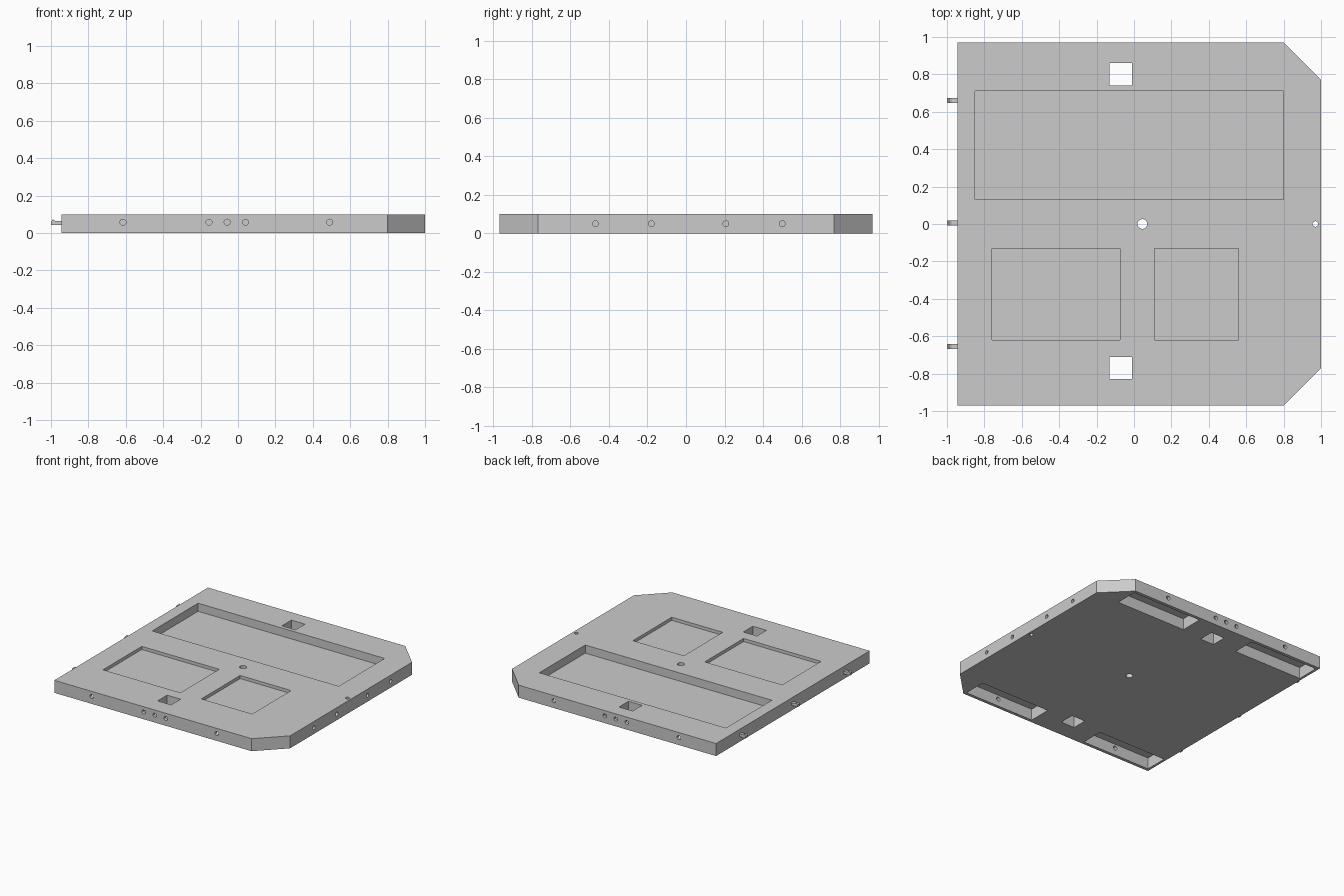
import bpy, bmesh, math
from mathutils import Matrix, Vector

cube = bpy.data.objects.get("Cube")
if cube:
    bpy.data.objects.remove(cube, do_unlink=True)

grey = bpy.data.materials.new("light_grey")
grey.use_nodes = True
colour = (0.6, 0.6, 0.6, 1)
grey.diffuse_color = colour
grey.node_tree.nodes["Principled BSDF"].inputs["Base Color"].default_value = colour


def make_object(name, bm):
    bmesh.ops.recalc_face_normals(bm, faces=bm.faces)
    mesh = bpy.data.meshes.new(name)
    bm.to_mesh(mesh)
    bm.free()
    mesh.materials.append(grey)
    obj = bpy.data.objects.new(name, mesh)
    bpy.context.collection.objects.link(obj)
    return obj


def prism(name, points, direction):
    """Extrude a closed outline of 3D points."""
    bm = bmesh.new()
    face = bm.faces.new([bm.verts.new(p) for p in points])
    new = bmesh.ops.extrude_face_region(bm, geom=[face])["geom"]
    verts = [v for v in new if isinstance(v, bmesh.types.BMVert)]
    bmesh.ops.translate(bm, verts=verts, vec=direction)
    return make_object(name, bm)


# Plate with two chamfered corners
T = 0.1
outline = [(-0.945, -0.97), (0.8, -0.97), (1, -0.77),
           (1, 0.77), (0.8, 0.97), (-0.945, 0.97)]
plate = prism("plate", [(x, y, 0) for x, y in outline], (0, 0, T))


def cut(cutter):
    cutter.hide_render = True
    mod = plate.modifiers.new("cut", "BOOLEAN")
    mod.operation = "DIFFERENCE"
    mod.solver = "EXACT"
    mod.object = cutter
    bpy.context.view_layer.objects.active = plate
    bpy.ops.object.modifier_apply(modifier=mod.name)
    bpy.data.objects.remove(cutter, do_unlink=True)


def cut_box(x0, x1, y0, y1, z0, z1):
    ring = [(x0, y0, z0), (x1, y0, z0), (x1, y1, z0), (x0, y1, z0)]
    cut(prism("box_cutter", ring, (0, 0, z1 - z0)))


def cut_hole(center, radius, depth, axis):
    bm = bmesh.new()
    turn = Vector((0, 0, 1)).rotation_difference(Vector(axis)).to_matrix().to_4x4()
    bmesh.ops.create_cone(bm, cap_ends=True, segments=24, radius1=radius,
                          radius2=radius, depth=depth,
                          matrix=Matrix.Translation(center) @ turn)
    cut(make_object("hole_cutter", bm))


# Recesses in the top: one deep, two shallow
cut_box(-0.85, 0.8, 0.13, 0.71, 0.035, 0.2)
cut_box(-0.76, -0.075, -0.62, -0.13, 0.075, 0.2)
cut_box(0.11, 0.56, -0.62, -0.13, 0.075, 0.2)

# Square through holes
cut_box(-0.13, -0.01, 0.74, 0.86, -0.1, 0.2)
cut_box(-0.13, -0.01, -0.83, -0.71, -0.1, 0.2)

# Pockets in the underside and small closed chambers along both edges
for s in (-1, 1):
    y0, y1 = sorted((0.765 * s, 0.945 * s))
    cut_box(0.175, 0.79, y0, y1, -0.1, 0.09)
    cut_box(-0.925, -0.32, y0, y1, -0.1, 0.09)
    y0, y1 = sorted((0.875 * s, 0.945 * s))
    cut_box(-0.21, 0.08, y0, y1, 0.02, 0.095)

# Round holes in the front and back edges
for s in (-1, 1):
    for x in (-0.615, -0.155, -0.058, 0.04, 0.49):
        cut_hole((x, 0.97 * s, 0.058), 0.016, 0.08, (0, 1, 0))

# Round holes in the left edge
for y in (-0.47, -0.18, 0.207, 0.5):
    cut_hole((1, y, 0.05), 0.015, 0.12, (1, 0, 0))

# Vertical through holes
cut_hole((0.045, 0, 0.05), 0.026, 0.4, (0, 0, 1))
cut_hole((0.97, 0, 0.05), 0.015, 0.4, (0, 0, 1))

# Hooked pegs on the right edge
profile = [(-0.935, 0.042), (-1, 0.042), (-1, 0.06), (-0.99, 0.073),
           (-0.975, 0.064), (-0.935, 0.064)]
for name, y in (("back_peg", 0.66), ("middle_peg", 0.005), ("front_peg", -0.655)):
    prism(name, [(x, y - 0.014, z) for x, z in profile], (0, 0.028, 0))

# Flat faces, with the round hole walls smoothed
bpy.ops.object.select_all(action="DESELECT")
plate.select_set(True)
bpy.context.view_layer.objects.active = plate
bpy.ops.object.shade_smooth_by_angle(angle=math.radians(30))
